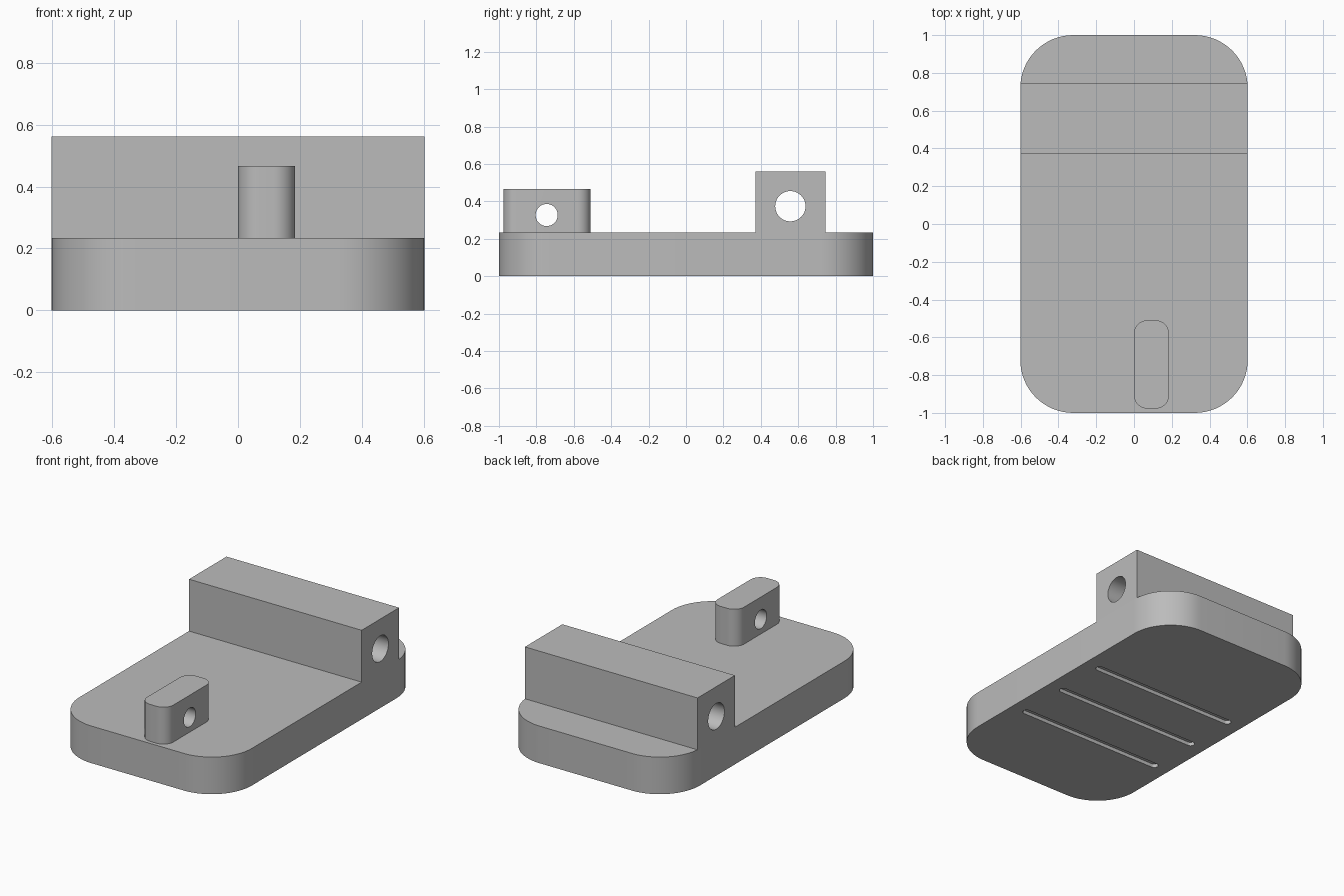
import bpy
import bmesh
from math import cos, sin, pi, radians
from mathutils import Vector

if "Cube" in bpy.data.objects:
    bpy.data.objects.remove(bpy.data.objects["Cube"], do_unlink=True)

grey = bpy.data.materials.new("plain grey")
grey.use_nodes = True
grey.diffuse_color = (0.5, 0.5, 0.5, 1)
grey.node_tree.nodes["Principled BSDF"].inputs["Base Color"].default_value = (0.5, 0.5, 0.5, 1)


def rounded_rect(x0, x1, y0, y1, r, steps=16):
    """Outline of a rectangle with round corners, counter-clockwise."""
    if r == 0:
        return [(x0, y0), (x1, y0), (x1, y1), (x0, y1)]
    centres = [(x1 - r, y1 - r), (x0 + r, y1 - r), (x0 + r, y0 + r), (x1 - r, y0 + r)]
    return [(cx + r * cos(pi / 2 * (q + i / steps)), cy + r * sin(pi / 2 * (q + i / steps)))
            for q, (cx, cy) in enumerate(centres) for i in range(steps + 1)]


def prism(name, outline, z0, z1):
    """Extrude an outline straight up from z0 to z1."""
    bm = bmesh.new()
    face = bm.faces.new([bm.verts.new((x, y, z0)) for x, y in outline])
    top = bmesh.ops.extrude_face_region(bm, geom=[face])["geom"]
    bmesh.ops.translate(bm, verts=[v for v in top if isinstance(v, bmesh.types.BMVert)],
                        vec=Vector((0, 0, z1 - z0)))
    bmesh.ops.remove_doubles(bm, verts=bm.verts, dist=1e-5)
    bmesh.ops.recalc_face_normals(bm, faces=bm.faces)
    mesh = bpy.data.meshes.new(name)
    bm.to_mesh(mesh)
    bm.free()
    mesh.materials.append(grey)
    obj = bpy.data.objects.new(name, mesh)
    bpy.context.collection.objects.link(obj)
    return obj


def activate(obj):
    bpy.ops.object.select_all(action='DESELECT')
    obj.select_set(True)
    bpy.context.view_layer.objects.active = obj


def cut(obj, cutter):
    """Subtract the cutter and throw it away."""
    mod = obj.modifiers.new("cut", 'BOOLEAN')
    mod.operation = 'DIFFERENCE'
    mod.solver = 'EXACT'
    mod.object = cutter
    activate(obj)
    bpy.ops.object.modifier_apply(modifier=mod.name)
    bpy.data.objects.remove(cutter, do_unlink=True)


def cross_hole(obj, y, z, r):
    """Bore a round hole through the part along x."""
    bpy.ops.mesh.primitive_cylinder_add(vertices=64, radius=r, depth=3,
                                        location=(0, y, z), rotation=(0, pi / 2, 0))
    drill = bpy.context.object
    drill.data.materials.append(grey)
    cut(obj, drill)


HALF_W, TOP = 0.602, 0.234

# Base plate with three round-ended grooves underneath
base = prism("base_plate", rounded_rect(-HALF_W, HALF_W, -1, 1, 0.28), 0, TOP)
for y in (0.27, -0.065, -0.4):
    slot = rounded_rect(-0.515, 0.515, y - 0.0235, y + 0.0235, 0.0234, 8)
    cut(base, prism("groove_cutter", slot, -0.1, 0.023))

# Full-width block with hinge bore
block = prism("hinge_block", rounded_rect(-HALF_W, HALF_W, 0.372, 0.745, 0), TOP, 0.561)
cross_hole(block, 0.558, 0.374, 0.081)

# Small rounded lug with pin hole
lug = prism("front_lug", rounded_rect(0, 0.185, -0.977, -0.51, 0.07), TOP, 0.467)
cross_hole(lug, -0.745, 0.327, 0.059)

for part in (base, block, lug):
    activate(part)
    bpy.ops.object.shade_smooth_by_angle(angle=radians(30))
